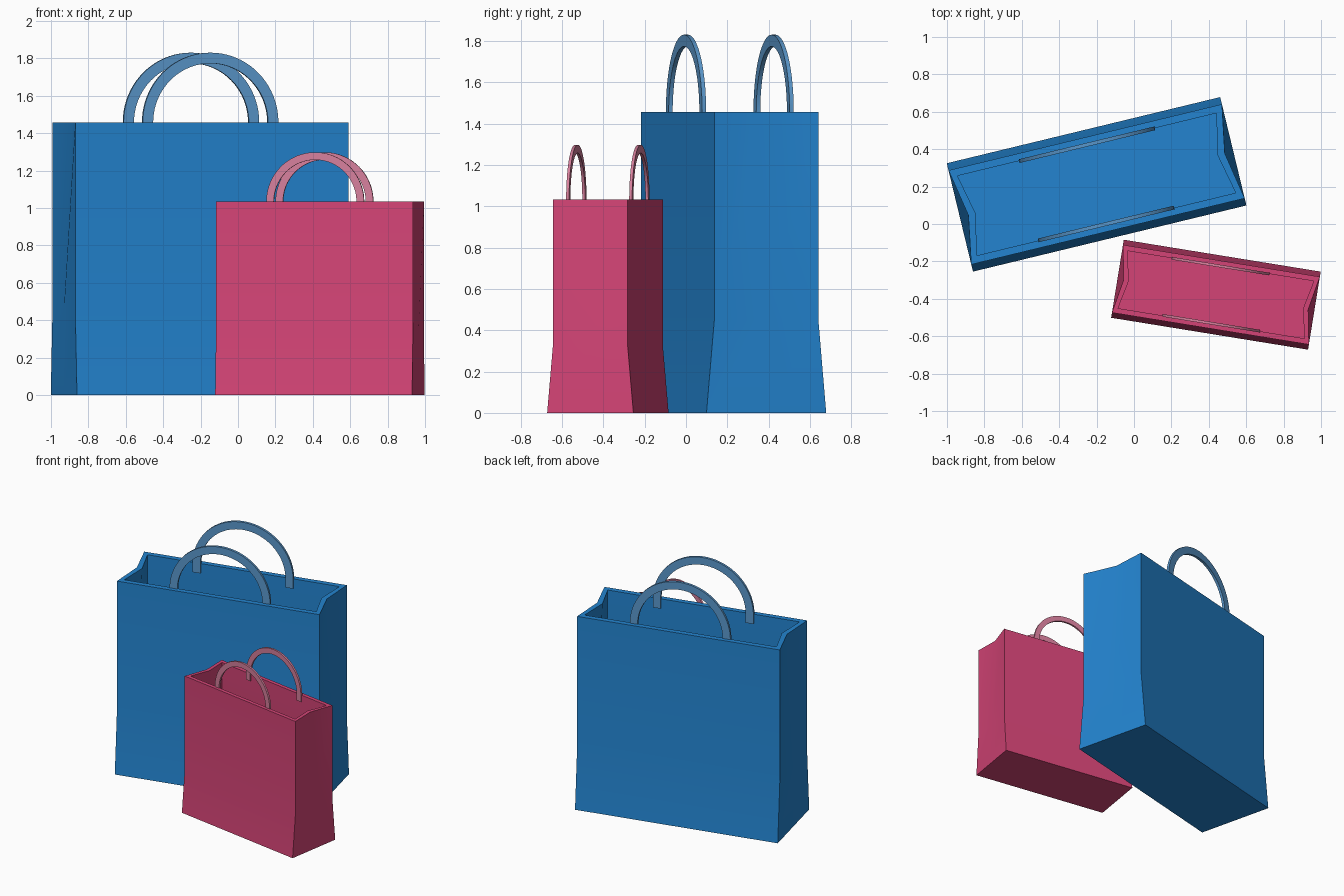
import bpy, bmesh, math
from mathutils import Matrix

if "Cube" in bpy.data.objects:
    bpy.data.objects.remove(bpy.data.objects["Cube"])


def material(name, hexcode):
    rgb = [int(hexcode[i:i + 2], 16) / 255 for i in (0, 2, 4)]
    lin = [c / 12.92 if c <= 0.04045 else ((c + 0.055) / 1.055) ** 2.4 for c in rgb]
    m = bpy.data.materials.new(name)
    m.diffuse_color = (*lin, 1)
    m.use_nodes = True
    m.node_tree.nodes["Principled BSDF"].inputs["Base Color"].default_value = m.diffuse_color
    return m


def finish(bm, name, mat, matrix):
    bmesh.ops.recalc_face_normals(bm, faces=bm.faces)
    bm.transform(matrix)
    me = bpy.data.meshes.new(name)
    bm.to_mesh(me)
    bm.free()
    me.materials.append(mat)
    ob = bpy.data.objects.new(name, me)
    bpy.context.collection.objects.link(ob)
    bpy.ops.object.select_all(action='DESELECT')
    ob.select_set(True)
    bpy.context.view_layer.objects.active = ob
    bpy.ops.object.shade_smooth_by_angle(angle=math.radians(25))


def bridge(bm, a, b):
    n = len(a)
    for i in range(n):
        bm.faces.new((a[i], a[(i + 1) % n], b[(i + 1) % n], b[i]))


W, D0, D1, KINK, H, T, G = 0.752, 0.298, 0.259, 0.45, 1.457, 0.04, 0.047


# Open paper bag: flared base, side panels folded in towards the rim, wall thickness
def bag_body(name, mat, matrix):
    bm = bmesh.new()
    levels = [(0, W, D0, 0), (KINK, W, D1, 0), (H, W, D1, G),
              (H, W - T, D1 - T, G), (KINK, W - T, D1 - T, 0), (T, W - T, D0 - T, 0)]
    rings = []
    for z, w, d, g in levels:
        outline = [(-w, -d), (w, -d), (w - g, 0), (w, d), (-w, d), (-w + g, 0)]
        rings.append([bm.verts.new((x, y, z)) for x, y in outline])
    for a, b in zip(rings, rings[1:]):
        bridge(bm, a, b)
    bm.faces.new(rings[0])
    bm.faces.new(rings[-1])
    finish(bm, name, mat, matrix)


# Flat arched strap with short legs running down inside the bag
def handle(name, mat, matrix, y):
    bm = bmesh.new()
    ro, ri, t, leg, n = 0.373, 0.316, 0.01, 0.07, 40
    path = [(1, 0, -leg)]
    path += [(math.cos(math.pi * i / n), math.sin(math.pi * i / n), 0) for i in range(n + 1)]
    path += [(-1, 0, -leg)]
    rings = []
    for c, s, dz in path:
        rings.append([bm.verts.new((r * c, y + dy, H + r * s + dz))
                      for r, dy in ((ro, -t), (ro, t), (ri, t), (ri, -t))])
    for a, b in zip(rings, rings[1:]):
        bridge(bm, a, b)
    bm.faces.new(rings[0])
    bm.faces.new(rings[-1])
    finish(bm, name, mat, matrix)


# Large blue bag and a smaller pink copy
for label, body_hex, strap_hex, loc, angle, scale in (
        ("blue", "2384D0", "5A97CB", (-0.20, 0.212, 0), 13.6, 1.0),
        ("pink", "D44476", "D67F9C", (0.438, -0.378, 0), -9.2, 0.709)):
    mx = (Matrix.Translation(loc) @ Matrix.Rotation(math.radians(angle), 4, 'Z')
          @ Matrix.Scale(scale, 4))
    bag_body(label + "_bag", material(label + " paper", body_hex), mx)
    strap = material(label + " strap", strap_hex)
    for side, y in (("front", -0.218), ("back", 0.218)):
        handle(f"{label}_{side}_handle", strap, mx, y)
